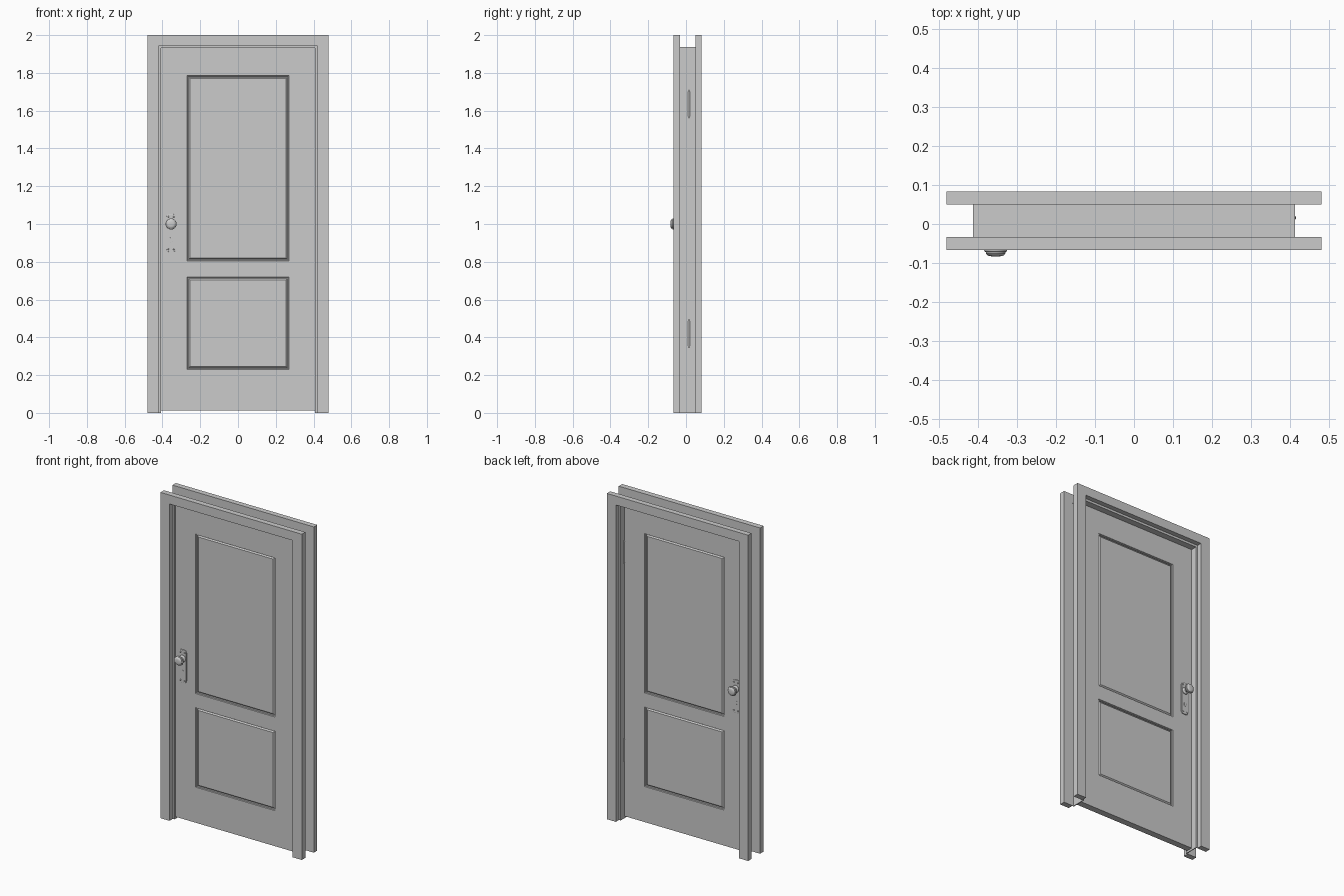
import bpy, bmesh, math
from mathutils import Vector, Matrix

if "Cube" in bpy.data.objects:
    bpy.data.objects.remove(bpy.data.objects["Cube"])


def finish(bm, name, smooth=False):
    bmesh.ops.recalc_face_normals(bm, faces=bm.faces)
    me = bpy.data.meshes.new(name)
    bm.to_mesh(me)
    bm.free()
    ob = bpy.data.objects.new(name, me)
    bpy.context.collection.objects.link(ob)
    if smooth:
        bpy.context.view_layer.objects.active = ob
        ob.select_set(True)
        bpy.ops.object.shade_smooth_by_angle(angle=math.radians(35))
        ob.select_set(False)
    return ob


def prism(name, pts, y0, y1, bevel=0):
    """Extrude an x-z outline along y."""
    bm = bmesh.new()
    face = bm.faces.new([bm.verts.new((x, y0, z)) for x, z in pts])
    ext = bmesh.ops.extrude_face_region(bm, geom=[face])["geom"]
    bmesh.ops.translate(bm, vec=(0, y1 - y0, 0),
                        verts=[v for v in ext if isinstance(v, bmesh.types.BMVert)])
    ob = finish(bm, name)
    if bevel:
        m = ob.modifiers.new("edge", "BEVEL")
        m.width, m.segments = bevel, 2
    return ob


def surround(name, outer, inner, top, under, y0, y1):
    """Upside-down U: two legs and a head."""
    pts = [(-outer, 0), (-outer, top), (outer, top), (outer, 0),
           (inner, 0), (inner, under), (-inner, under), (-inner, 0)]
    return prism(name, pts, y0, y1)


def lathe(name, profile, origin, axis, segs=32):
    """Turn (radius, distance) points round an axis."""
    bm = bmesh.new()
    rings = []
    for r, d in profile:
        rings.append([bm.verts.new((r * math.cos(2 * math.pi * i / segs),
                                    r * math.sin(2 * math.pi * i / segs), d))
                      for i in range(segs)])
    for a, b in zip(rings, rings[1:]):
        for i in range(segs):
            j = (i + 1) % segs
            bm.faces.new((a[i], a[j], b[j], b[i]))
    bm.faces.new(rings[0])
    bm.faces.new(rings[-1])
    rot = Vector((0, 0, 1)).rotation_difference(Vector(axis)).to_matrix().to_4x4()
    bm.transform(Matrix.Translation(origin) @ rot)
    return finish(bm, name, True)


def rounded(cx, cz, hw, hh, r, n=5):
    """Rounded rectangle outline."""
    pts = []
    for k, (sx, sz) in enumerate(((1, 1), (-1, 1), (-1, -1), (1, -1))):
        for i in range(n + 1):
            a = math.pi / 2 * (k + i / n)
            pts.append((cx + sx * (hw - r) + r * math.cos(a),
                        cz + sz * (hh - r) + r * math.sin(a)))
    return pts


# Casings on both wall sides, and the thin jamb lining between them
surround("front_casing", 0.48, 0.418, 2.0, 1.945, -0.067, -0.033)
surround("back_casing", 0.48, 0.418, 2.0, 1.945, 0.05, 0.083)
surround("jamb_lining", 0.412, 0.407, 1.936, 1.931, -0.034, 0.051)
surround("front_jamb_lip", 0.424, 0.407, 1.951, 1.931, -0.036, -0.034)
surround("back_jamb_lip", 0.424, 0.407, 1.951, 1.931, 0.051, 0.053)

# Door leaf with two raised panels on each face
FRONT, BACK = -0.025, 0.015
xs = [-0.4065, -0.27, 0.27, 0.4065]
zs = [0.012, 0.23, 0.72, 0.805, 1.785, 1.9305]
bm = bmesh.new()
grid = [[bm.verts.new((x, FRONT, z)) for x in xs] for z in zs]
for r in range(len(zs) - 1):
    for c in range(len(xs) - 1):
        bm.faces.new((grid[r][c], grid[r][c + 1], grid[r + 1][c + 1], grid[r + 1][c]))
ext = bmesh.ops.extrude_face_region(bm, geom=bm.faces[:], use_keep_orig=True)["geom"]
bmesh.ops.translate(bm, vec=(0, BACK - FRONT, 0),
                    verts=[v for v in ext if isinstance(v, bmesh.types.BMVert)])
bmesh.ops.recalc_face_normals(bm, faces=bm.faces)
panels = []
for f in bm.faces:
    c = f.calc_center_median()
    if abs(f.normal.y) > 0.9 and abs(c.x) < 0.01 and any(abs(c.z - z) < 0.01 for z in (0.475, 1.295)):
        panels.append(f)
for width, depth in ((0.003, -0.004), (0.004, 0), (0.002, -0.006), (0.003, 0), (0.010, 0.007)):
    bmesh.ops.inset_individual(bm, faces=panels, thickness=width, depth=depth)
finish(bm, "door_leaf")

# Handle sets on both faces
HX, HZ = -0.354, 1.0
knob = [(0.021, 0.005), (0.021, 0.009), (0.016, 0.013), (0.011, 0.016), (0.010, 0.029),
        (0.016, 0.032), (0.025, 0.036), (0.0295, 0.041), (0.0285, 0.045), (0.025, 0.047),
        (0.025, 0.050), (0.021, 0.055), (0.016, 0.057), (0.008, 0.058)]
for side, y, s in (("front", FRONT, -1), ("back", BACK, 1)):
    prism(side + "_handle_plate", rounded(HX, 0.952, 0.024, 0.101, 0.015), y - s * 0.001, y + s * 0.006, 0.002)
    lathe(side + "_knob", knob, (HX, y, HZ), (0, s, 0))
    prism(side + "_keyhole_cover", rounded(HX, 0.915, 0.007, 0.014, 0.0068), y, y + s * 0.008, 0.001)
    for dx in (-0.014, 0.014):
        for z in (0.866, 1.038):
            lathe(side + "_plate_screw", [(0.004, 0), (0.004, 0.007), (0.002, 0.0085)],
                  (HX + dx, y, z), (0, s, 0), 12)

# Hinges on the right edge of the back face
for label, z0, z1 in (("upper", 1.56, 1.71), ("lower", 0.345, 0.495)):
    h = z1 - z0
    lathe(label + "_hinge_barrel",
          [(0.002, 0), (0.004, 0.003), (0.003, 0.008), (0.0055, 0.009), (0.0055, h - 0.009),
           (0.003, h - 0.008), (0.004, h - 0.003), (0.002, h)],
          (0.4095, 0.016, z0), (0, 0, 1), 16)
    prism(label + "_hinge_leaf", [(0.400, z0 + 0.01), (0.410, z0 + 0.01), (0.410, z1 - 0.01), (0.400, z1 - 0.01)],
          0.014, 0.017)
